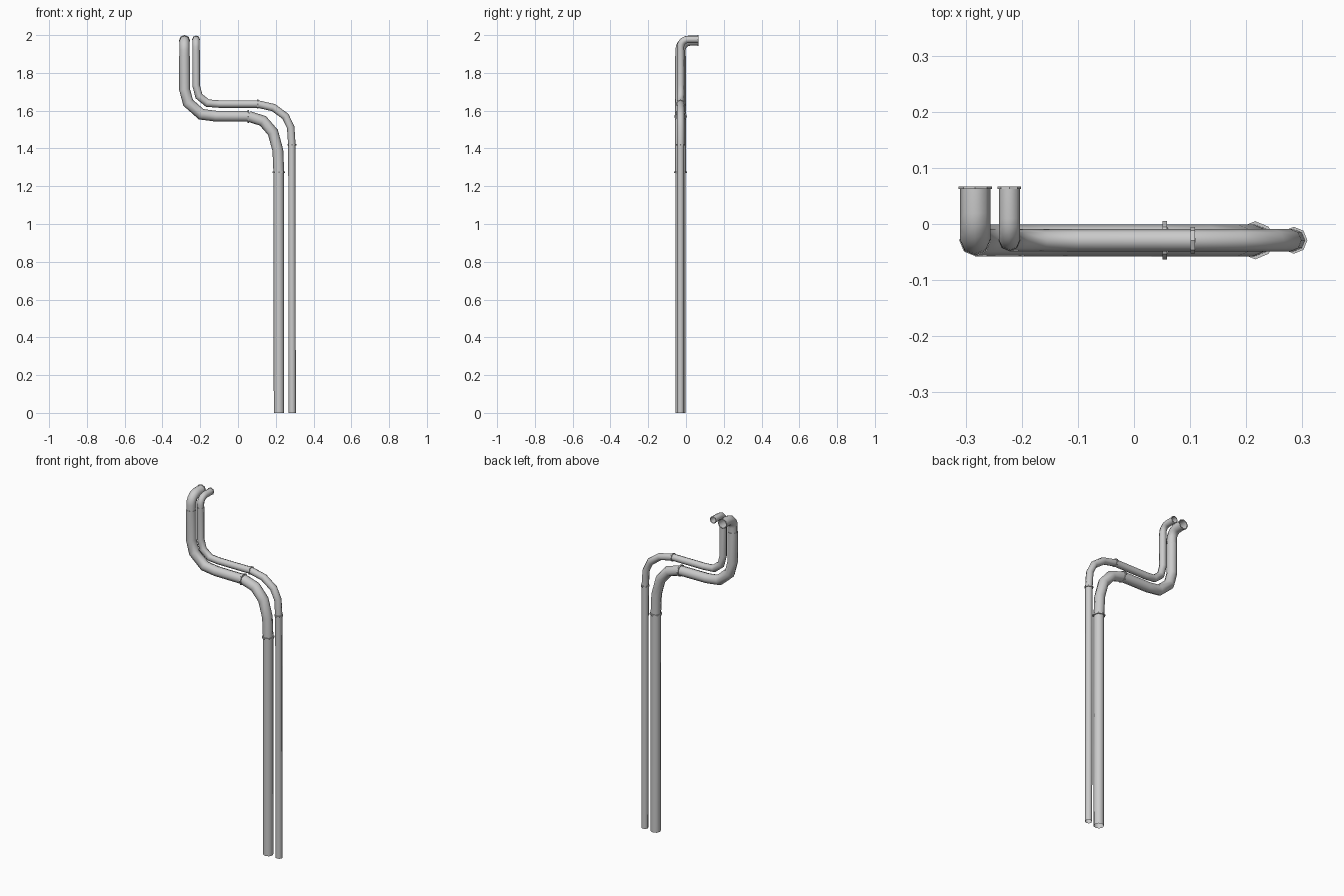
import bpy, bmesh, math
from mathutils import Vector

if "Cube" in bpy.data.objects:
    bpy.data.objects.remove(bpy.data.objects["Cube"])

SIDES = 8
Y = -0.029


def sweep(name, path, radii, binormal, closed=False):
    """Skin an octagonal tube along a planar path with mitred joints."""
    pts = [Vector(p) for p in path]
    b = Vector(binormal)
    bm = bmesh.new()
    rings = []
    n = len(pts)
    for i, p in enumerate(pts):
        d0 = (pts[i] - pts[i - 1]).normalized() if i else None
        d1 = (pts[i + 1] - pts[i]).normalized() if i < n - 1 else None
        d0, d1 = d0 or d1, d1 or d0
        t = (d0 + d1).normalized()
        side = b.cross(t).normalized() / max(t.dot(d0), 0.5)
        ring = []
        for k in range(SIDES):
            a = 2 * math.pi * k / SIDES
            ring.append(bm.verts.new(p + radii[i] * (side * math.cos(a) + b * math.sin(a))))
        rings.append(ring)
    for r0, r1 in zip(rings, rings[1:]):
        for k in range(SIDES):
            j = (k + 1) % SIDES
            bm.faces.new((r0[k], r0[j], r1[j], r1[k]))
    bmesh.ops.recalc_face_normals(bm, faces=bm.faces)
    # Make normals face away from the axis
    f = bm.faces[0]
    f.normal_update()
    if f.normal.dot(f.calc_center_median() - (pts[0] + pts[1]) / 2) < 0:
        bmesh.ops.reverse_faces(bm, faces=bm.faces)
    me = bpy.data.meshes.new(name)
    bm.to_mesh(me)
    bm.free()
    ob = bpy.data.objects.new(name, me)
    bpy.context.collection.objects.link(ob)
    bpy.ops.object.select_all(action='DESELECT')
    ob.select_set(True)
    bpy.context.view_layer.objects.active = ob
    bpy.ops.object.shade_smooth_by_angle(angle=math.radians(50))
    return ob


def collar(name, centre, axis, inner, outer, width, binormal):
    """Short octagonal ring around a joint: two annular faces and a rim."""
    c, h = Vector(centre), Vector(axis) * width / 2
    bm = bmesh.new()
    u, v = Vector(binormal), Vector(axis).cross(Vector(binormal))
    profile = [(inner, -h), (outer, -h), (outer, h), (inner, h)]
    loops = [[bm.verts.new(c + o + r * (u * math.cos(2 * math.pi * k / SIDES)
              + v * math.sin(2 * math.pi * k / SIDES))) for k in range(SIDES)]
             for r, o in profile]
    for i in range(4):
        a, b = loops[i], loops[(i + 1) % 4]
        for k in range(SIDES):
            j = (k + 1) % SIDES
            bm.faces.new((a[k], a[j], b[j], b[k]))
    bmesh.ops.recalc_face_normals(bm, faces=bm.faces)
    me = bpy.data.meshes.new(name)
    bm.to_mesh(me)
    bm.free()
    ob = bpy.data.objects.new(name, me)
    bpy.context.collection.objects.link(ob)


def pipe(label, r, ring_r, elbow_r, joint_z, bend_r, outlet_z, upper, lower, foot_x):
    xz = lambda pts: [(x, Y, z) for x, z in pts]
    x0 = upper[0][0]
    # Upper riser, first bend and the level run
    path = xz([(x0, joint_z)] + upper + [lower[0]])
    sweep(label + "_upper_run", path, [r] * len(path), (0, 1, 0))
    # Second bend turning down
    path = xz(lower)
    sweep(label + "_lower_bend", path, [r] * len(path), (0, 1, 0))
    # Long straight downpipe
    path = xz([lower[-1], (foot_x, 0)])
    sweep(label + "_downpipe", path, [r * 0.97] * 2, (0, 1, 0))
    # Top elbow turning back to the outlet
    arc = [(x0, Y + bend_r * (1 - math.cos(a)), outlet_z - bend_r * (1 - math.sin(a)))
           for a in [math.pi / 2 * i / 5 for i in range(6)]]
    path = [(x0, Y, joint_z)] + arc + [(x0, 0.066, outlet_z)]
    sweep(label + "_outlet_elbow", path, [elbow_r] * len(path), (1, 0, 0))
    # Joint collars and outlet rim
    up, x, y = (0, 0, 1), (1, 0, 0), (0, 1, 0)
    collar(label + "_elbow_collar", (x0, Y, joint_z - 0.002), up, elbow_r * 0.97, r, 0.004, x)
    collar(label + "_run_collar", (lower[0][0], Y, lower[0][1]), x, r * 0.97, ring_r, 0.008, y)
    collar(label + "_down_collar", (lower[-1][0], Y, lower[-1][1]), up, r * 0.94, ring_r, 0.008, x)
    collar(label + "_outlet_rim", (x0, 0.0645, outlet_z), y, elbow_r * 0.93, elbow_r * 1.1, 0.005, x)


# Thick pipe
pipe("thick_pipe", 0.0285, 0.034, 0.027, 1.89, 0.05, 1.971,
     [(-0.283, 1.713), (-0.264, 1.642), (-0.195, 1.581), (-0.119, 1.571)],
     [(0.055, 1.57), (0.132, 1.546), (0.185, 1.485), (0.211, 1.39), (0.216, 1.275)],
     0.217)

# Thin pipe
pipe("thin_pipe", 0.0198, 0.024, 0.019, 1.92, 0.04, 1.977,
     [(-0.222, 1.735), (-0.207, 1.677), (-0.162, 1.64), (-0.1, 1.635)],
     [(0.105, 1.635), (0.188, 1.616), (0.251, 1.57), (0.279, 1.512), (0.285, 1.42)],
     0.287)
